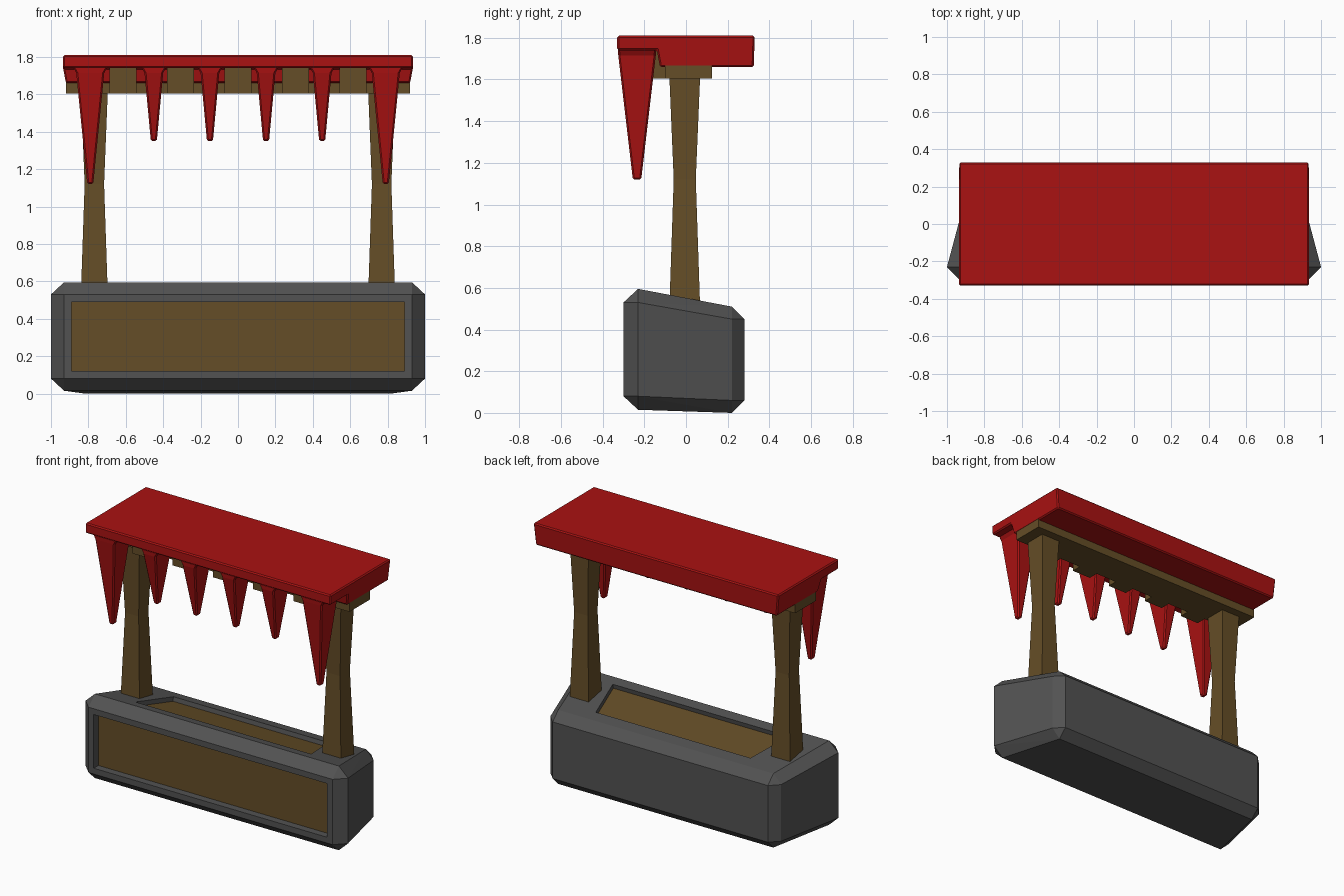
import bpy, bmesh
from mathutils import Vector

if "Cube" in bpy.data.objects:
    bpy.data.objects.remove(bpy.data.objects["Cube"])


def material(name, rgb):
    m = bpy.data.materials.new(name)
    m.diffuse_color = (*rgb, 1)
    m.use_nodes = True
    m.node_tree.nodes["Principled BSDF"].inputs["Base Color"].default_value = m.diffuse_color
    return m


RED = material("red_cloth", (0.40, 0.006, 0.006))
WOOD = material("wood", (0.13, 0.075, 0.02))
STONE = material("stone", (0.085, 0.085, 0.085))


def finish(name, bm, mats, bevel=0):
    bmesh.ops.recalc_face_normals(bm, faces=bm.faces)
    me = bpy.data.meshes.new(name)
    bm.to_mesh(me)
    bm.free()
    ob = bpy.data.objects.new(name, me)
    bpy.context.collection.objects.link(ob)
    for m in mats:
        me.materials.append(m)
    if bevel:
        mod = ob.modifiers.new("bevel", "BEVEL")
        mod.width, mod.segments = bevel, 1
        mod.limit_method, mod.angle_limit = "ANGLE", 0.5
    return ob


def loft(name, cx, cy, rings, mat, bevel=0):
    """Rectangular rings (z, half x, half y) joined into a four-sided solid."""
    bm = bmesh.new()
    loops = [[bm.verts.new((cx + sx * hx, cy + sy * hy, z))
              for sx, sy in ((-1, -1), (1, -1), (1, 1), (-1, 1))]
             for z, hx, hy in rings]
    for a, b in zip(loops, loops[1:]):
        for i in range(4):
            j = (i + 1) % 4
            bm.faces.new((a[i], a[j], b[j], b[i]))
    bm.faces.new(loops[0])
    bm.faces.new(loops[-1])
    return finish(name, bm, [mat], bevel)


# Counter: chamfered block, lower and narrower at the back
bm = bmesh.new()
for s in (-1, 1):
    # inner x, outer x, edge y, face y, then (edge z, face z) for bottom and top
    for xi, xo, yi, yo, zs in (
            (0.93, 1.0, -0.23, -0.30, ((0.08, 0.015), (0.53, 0.595))),
            (0.82, 0.88, 0.22, 0.28, ((0.06, 0.0), (0.45, 0.51)))):
        for ze, zf in zs:
            for co in ((s * xi, yo, ze), (s * xo, yi, ze), (s * xi, yi, zf)):
                bm.verts.new(co)
bmesh.ops.convex_hull(bm, input=bm.verts)
bmesh.ops.dissolve_limit(bm, angle_limit=0.03, verts=bm.verts, edges=bm.edges)
bm.normal_update()


def recess(direction, scale, depth):
    """Sunken wooden panel in the face pointing along direction."""
    face = max(bm.faces, key=lambda f: f.normal.dot(Vector(direction)))
    n, c = face.normal.copy(), face.calc_center_median()
    bmesh.ops.inset_region(bm, faces=[face], thickness=0.02)
    ext = {(sx, sy): None for sx in (-1, 1) for sy in (-1, 1)}
    targets = scale
    # place the four corners of the rim, keeping them in the face plane
    for v in face.verts:
        sx = 1 if v.co.x > 0 else -1
        far = (v.co.y > c.y) if direction[2] else (v.co.z > c.z)
        x, t = targets[1 if far else 0]
        v.co.x = sx * x
        if direction[2]:
            v.co.y = t
            v.co.z = c.z - (n.y * (t - c.y)) / n.z
        else:
            v.co.z = t
    new = bmesh.ops.inset_region(bm, faces=[face], thickness=0.0001)
    for v in face.verts:
        v.co -= n * depth
    face.material_index = 1
    bm.normal_update()


recess((0, -1, 0), ((0.89, 0.12), (0.89, 0.49)), 0.05)
recess((0, 0.18, 1), ((0.67, -0.16), (0.59, 0.14)), 0.03)
finish("counter", bm, [STONE, WOOD])

# Posts with a narrow waist
for side, s in (("left", -1), ("right", 1)):
    loft(side + "_post", s * 0.768, -0.006,
         ((0.5, 0.073, 0.074), (1.12, 0.052, 0.053), (1.62, 0.072, 0.074)), WOOD)

# Beam under the roof and the short rafters that stick out in front
loft("roof_beam", 0, 0.0125, ((1.605, 0.92, 0.1125), (1.68, 0.92, 0.1125)), WOOD)
for i in range(-2, 3):
    loft("rafter", i * 0.307, -0.13, ((1.605, 0.072, 0.04), (1.75, 0.072, 0.04)), WOOD)

# Roof slab, thinner along the front overhang
bm = bmesh.new()
profile = ((-0.33, 1.81), (0.33, 1.81), (0.325, 1.66),
           (-0.125, 1.66), (-0.14, 1.74), (-0.33, 1.74))
ends = [[bm.verts.new((s * (0.92 if z < 1.7 else 0.935), y, z)) for y, z in profile]
        for s in (-1, 1)]
for e in ends:
    bm.faces.new(e)
for i in range(6):
    j = (i + 1) % 6
    bm.faces.new((ends[0][i], ends[0][j], ends[1][j], ends[1][i]))
finish("roof", bm, [RED], 0.008)

# Hanging pointed flaps, long ones at the ends
for x, half, tip in ((0.79, 0.075, 1.12), (0.45, 0.05, 1.35), (0.15, 0.05, 1.35)):
    for s in (-1, 1):
        loft("hanging_flap", s * x, -0.235,
             ((tip, 0.016, 0.02), (1.715, half, 0.09), (1.75, half + 0.02, 0.092)),
             RED, 0.008)
